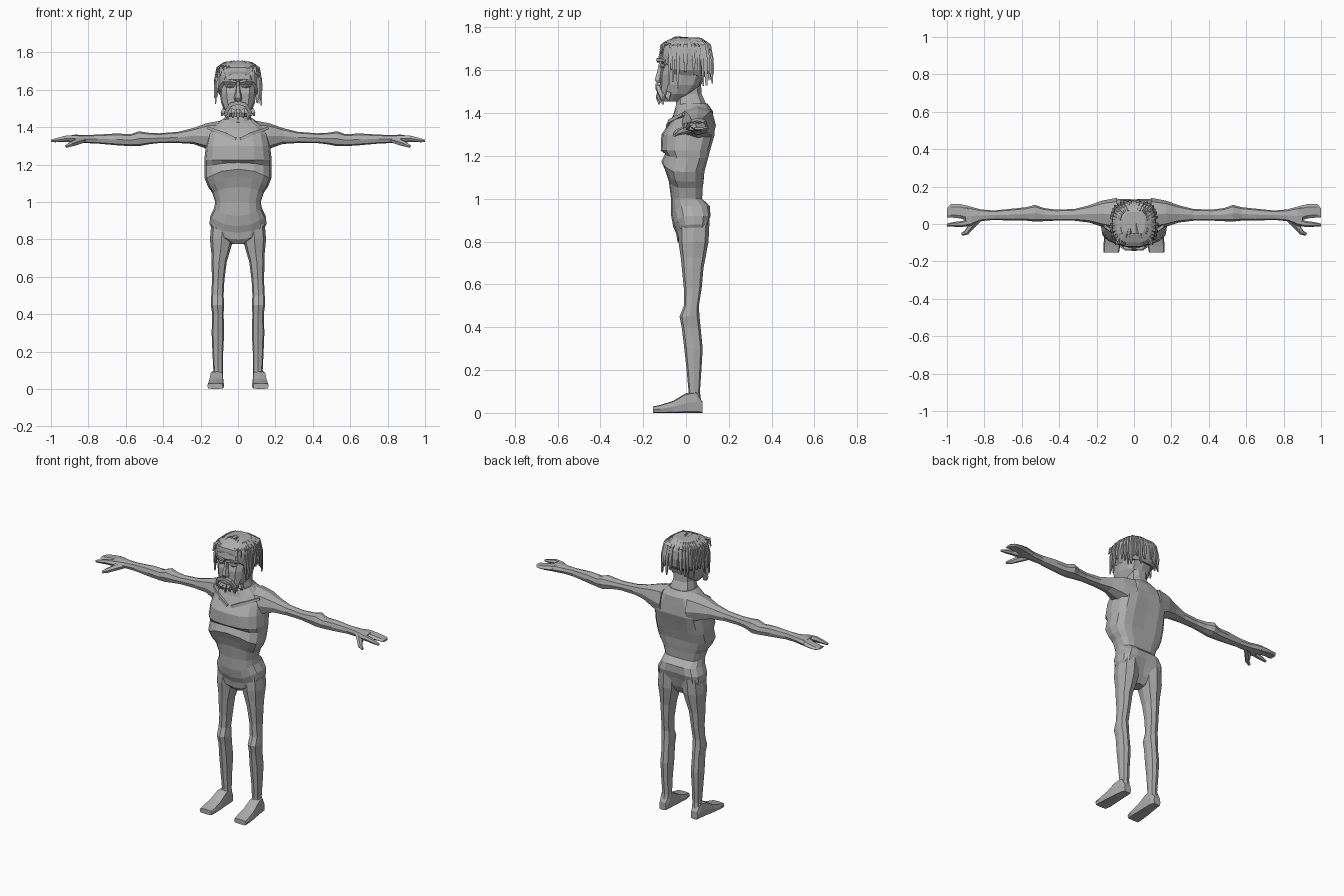
import bpy, bmesh, math, random
from mathutils import Vector

random.seed(4)
grey = bpy.data.materials.new("stone grey")
grey.diffuse_color = (0.42, 0.42, 0.42, 1)


def finish(name, bm, mirror=False):
    bmesh.ops.recalc_face_normals(bm, faces=bm.faces)
    me = bpy.data.meshes.new(name)
    bm.to_mesh(me)
    bm.free()
    me.materials.append(grey)
    ob = bpy.data.objects.new(name, me)
    bpy.context.collection.objects.link(ob)
    if mirror:
        ob.modifiers.new("mirror", 'MIRROR').use_mirror_merge = False
    return ob


def skin(bm, rings):
    loops = [[bm.verts.new(p) for p in r] for r in rings]
    n = len(loops[0])
    for a, b in zip(loops, loops[1:]):
        for i in range(n):
            bm.faces.new((a[i], a[(i + 1) % n], b[(i + 1) % n], b[i]))
    bm.faces.new(loops[0])
    bm.faces.new(loops[-1])


def loft(name, axis, rows, n=8, power=0.75, mirror=False):
    """Rows: position on axis, low/high of first and second other axis,
    then optional front lift (z) and back groove (y)."""
    rings = []
    for row in rows:
        t, u0, u1, v0, v1 = row[:5]
        lift, groove = (tuple(row[5:]) + (0, 0))[:2]
        ring = []
        for i in range(n):
            a = 2 * math.pi * i / n
            c, s = math.cos(a), math.sin(a)
            u = (u0 + u1) / 2 + (u1 - u0) / 2 * math.copysign(abs(c) ** power, c)
            v = (v0 + v1) / 2 + (v1 - v0) / 2 * math.copysign(abs(s) ** power, s)
            if axis == 'z':
                v -= groove * max(0, s) ** 8
                ring.append((u, v, t + lift * max(0, -s) ** 3))
            else:
                ring.append((t, u, v) if axis == 'x' else (u, t, v))
        rings.append(ring)
    bm = bmesh.new()
    skin(bm, rings)
    return finish(name, bm, mirror)


def tube(bm, pts, radii, n=4, flat=1.0):
    """Tapered strand through the points; flat scales its thickness."""
    pts = [Vector(p) for p in pts]
    rings = []
    for i, p in enumerate(pts):
        d = (pts[min(i + 1, len(pts) - 1)] - pts[max(i - 1, 0)]).normalized()
        side = d.cross(Vector((0, 1, 0.01))).normalized()
        up = side.cross(d)
        rings.append([p + radii[i] * (math.cos(a) * side + flat * math.sin(a) * up)
                      for a in (2 * math.pi * (k + 0.5) / n for k in range(n))])
    skin(bm, rings)


def sym(rows):
    return [(z, -w, w, *rest) for z, w, *rest in rows]


# Torso: pelvis, thin waist, arched ribcage, chest and shoulder slope
loft("torso", 'z', sym([
    (0.775, 0.035, -0.02, 0.06),
    (0.82, 0.12, -0.04, 0.10, -0.02, 0.02),
    (0.88, 0.152, -0.045, 0.12, -0.045, 0.025),
    (0.92, 0.15, -0.06, 0.13, -0.05, 0.02),
    (0.965, 0.128, -0.07, 0.122, -0.04, 0.01),
    (1.0, 0.122, -0.07, 0.085, 0.0, 0.01),
    (1.05, 0.138, -0.08, 0.088, 0.03, 0.01),
    (1.08, 0.16, -0.098, 0.092, 0.055, 0.01),
    (1.125, 0.178, -0.115, 0.10, 0.05, 0.015),
    (1.19, 0.178, -0.098, 0.12, 0.02, 0.02),
    (1.225, 0.18, -0.118, 0.13, 0.0, 0.02),
    (1.30, 0.172, -0.115, 0.152, 0.0, 0.02),
    (1.36, 0.16, -0.08, 0.142, -0.01, 0.015),
    (1.41, 0.125, -0.06, 0.125, -0.02),
    (1.445, 0.08, -0.05, 0.10, -0.02)]), n=16)

# Collar bones
bm = bmesh.new()
tube(bm, [(0.012, -0.085, 1.335), (0.07, -0.072, 1.362), (0.16, -0.01, 1.395)],
     [0.012, 0.013, 0.01])
finish("collar_bone", bm, True)

# Neck
loft("neck", 'z', sym([
    (1.39, 0.11, -0.055, 0.115), (1.44, 0.075, -0.05, 0.098),
    (1.49, 0.058, -0.045, 0.075), (1.58, 0.058, -0.045, 0.07)]), n=10)

# Arms, from the shoulder through the bony elbow to the palm
loft("arm", 'x', [
    (0.09, -0.035, 0.14, 1.25, 1.435), (0.17, -0.015, 0.125, 1.285, 1.42),
    (0.24, 0.008, 0.10, 1.31, 1.395), (0.32, 0.018, 0.08, 1.315, 1.375),
    (0.42, 0.018, 0.077, 1.315, 1.367), (0.48, 0.015, 0.085, 1.308, 1.37),
    (0.53, 0.013, 0.102, 1.298, 1.378), (0.575, 0.018, 0.09, 1.298, 1.362),
    (0.65, 0.018, 0.082, 1.303, 1.366), (0.75, 0.022, 0.072, 1.312, 1.36),
    (0.82, 0.015, 0.078, 1.315, 1.357), (0.87, -0.008, 0.092, 1.315, 1.36),
    (0.90, -0.008, 0.1, 1.318, 1.355)], mirror=True)
loft("joined_fingers", 'x', [
    (0.88, 0.015, 0.095, 1.318, 1.358), (0.93, 0.03, 0.107, 1.318, 1.347),
    (0.98, 0.035, 0.106, 1.318, 1.338), (1.0, 0.035, 0.085, 1.322, 1.334)],
    n=6, mirror=True)
bm = bmesh.new()
tube(bm, [(0.87, 0.012, 1.338), (0.92, 0.0, 1.34), (0.96, -0.002, 1.333), (1.0, -0.005, 1.326)],
     [0.02, 0.016, 0.013, 0.007], 6)
finish("index_finger", bm, True)
bm = bmesh.new()
tube(bm, [(0.82, 0.035, 1.332), (0.865, -0.005, 1.32), (0.895, -0.045, 1.308), (0.92, -0.055, 1.296)],
     [0.016, 0.019, 0.014, 0.008], 6)
finish("thumb", bm, True)

# Legs with knobbly knees, and long flat feet
loft("leg", 'z', [
    (0.90, 0.025, 0.142, -0.035, 0.11), (0.80, 0.025, 0.15, -0.035, 0.105),
    (0.73, 0.045, 0.143, -0.025, 0.092), (0.68, 0.06, 0.142, -0.02, 0.082),
    (0.58, 0.073, 0.139, -0.01, 0.073), (0.50, 0.077, 0.143, -0.01, 0.06),
    (0.45, 0.074, 0.145, -0.03, 0.063), (0.40, 0.077, 0.138, -0.02, 0.068),
    (0.30, 0.074, 0.141, -0.008, 0.078), (0.20, 0.079, 0.137, 0.003, 0.072),
    (0.10, 0.08, 0.132, 0.012, 0.065), (0.04, 0.08, 0.14, 0.0, 0.072)], mirror=True)
loft("foot", 'y', [
    (0.077, 0.088, 0.135, 0, 0.05), (0.05, 0.08, 0.142, 0, 0.10),
    (0.0, 0.078, 0.15, 0, 0.092), (-0.06, 0.076, 0.158, 0, 0.056),
    (-0.12, 0.074, 0.164, 0, 0.037), (-0.153, 0.08, 0.164, 0, 0.03)],
    power=0.4, mirror=True)

# Head with sunken eye line and jutting brow
loft("head", 'z', sym([
    (1.455, 0.045, -0.115, -0.02), (1.49, 0.075, -0.125, 0.03),
    (1.53, 0.09, -0.122, 0.07), (1.58, 0.098, -0.122, 0.09),
    (1.625, 0.1, -0.108, 0.10), (1.655, 0.105, -0.13, 0.105),
    (1.70, 0.1, -0.12, 0.10), (1.74, 0.07, -0.07, 0.06)]), n=12, power=0.7)
loft("nose", 'z', sym([
    (1.54, 0.018, -0.138, -0.10), (1.555, 0.022, -0.148, -0.10),
    (1.60, 0.012, -0.135, -0.10), (1.645, 0.01, -0.125, -0.10)]), n=6)

# Brow, eyelids, drooping moustache and beard tufts
bm = bmesh.new()
tube(bm, [(0.008, -0.13, 1.642), (0.04, -0.13, 1.65), (0.088, -0.095, 1.645)],
     [0.008, 0.011, 0.007])
finish("brow", bm, True)
bm = bmesh.new()
tube(bm, [(0.02, -0.107, 1.618), (0.042, -0.112, 1.62), (0.065, -0.1, 1.618)],
     [0.005, 0.012, 0.005], 6)
finish("eye", bm, True)
bm = bmesh.new()
tube(bm, [(0.0, -0.133, 1.53), (0.04, -0.132, 1.52), (0.062, -0.118, 1.485), (0.07, -0.11, 1.46)],
     [0.013, 0.014, 0.012, 0.005])
finish("moustache", bm, True)
bm = bmesh.new()
for x, drop in ((0.0, 0.03), (0.024, 0.02), (0.047, 0.03), (0.075, 0.01)):
    y = -0.125 + x * x * 8
    tube(bm, [(x, y, 1.495), (x * 1.1, y - 0.006, 1.475), (x * 1.15, y, 1.47 - drop)],
         [0.014, 0.015, 0.005])
finish("beard", bm, True)

# Hair cap, high on the forehead and low at the nape
loft("hair_cap", 'z', sym([
    (1.575, 0.10, -0.10, 0.098, 0.11), (1.60, 0.116, -0.122, 0.115, 0.088),
    (1.65, 0.12, -0.125, 0.122, 0.05), (1.70, 0.117, -0.122, 0.118, 0.02),
    (1.735, 0.095, -0.10, 0.095), (1.752, 0.06, -0.06, 0.065)]), n=14, power=0.7)

# Hanging locks around the sides and back
bm = bmesh.new()
count = 24
for i in range(count):
    a = math.radians(-32 + 244 * i / (count - 1))
    c, s = math.cos(a), math.sin(a)
    dx = math.copysign(abs(c) ** 0.7, c)
    dy = math.copysign(abs(s) ** 0.7, s)
    low = random.uniform(1.51, 1.60)
    r = random.uniform(0.009, 0.014)
    pts = [(dx * k, dy * k, z) for k, z in
           ((0.07, 1.745), (0.108, 1.715), (0.12, 1.65), (0.123, (1.65 + low) / 2), (0.126, low))]
    tube(bm, pts, [r * 0.6, r, r, r * 0.8, r * 0.4], 4)
finish("hanging_locks", bm)

# Short locks swept over the crown and fringe
bm = bmesh.new()
for i in range(9):
    x = -0.09 + 0.0225 * i
    z = 1.75 - x * x * 3
    tube(bm, [(x * 0.4, 0.05, z - 0.004), (x * 0.8, -0.05, z), (x, -0.105, 1.718),
              (x * 1.1, -0.122 + abs(x) * 0.15, random.uniform(1.67, 1.70))],
         [0.008, 0.013, 0.012, 0.005], 4, 0.7)
finish("fringe_locks", bm)
